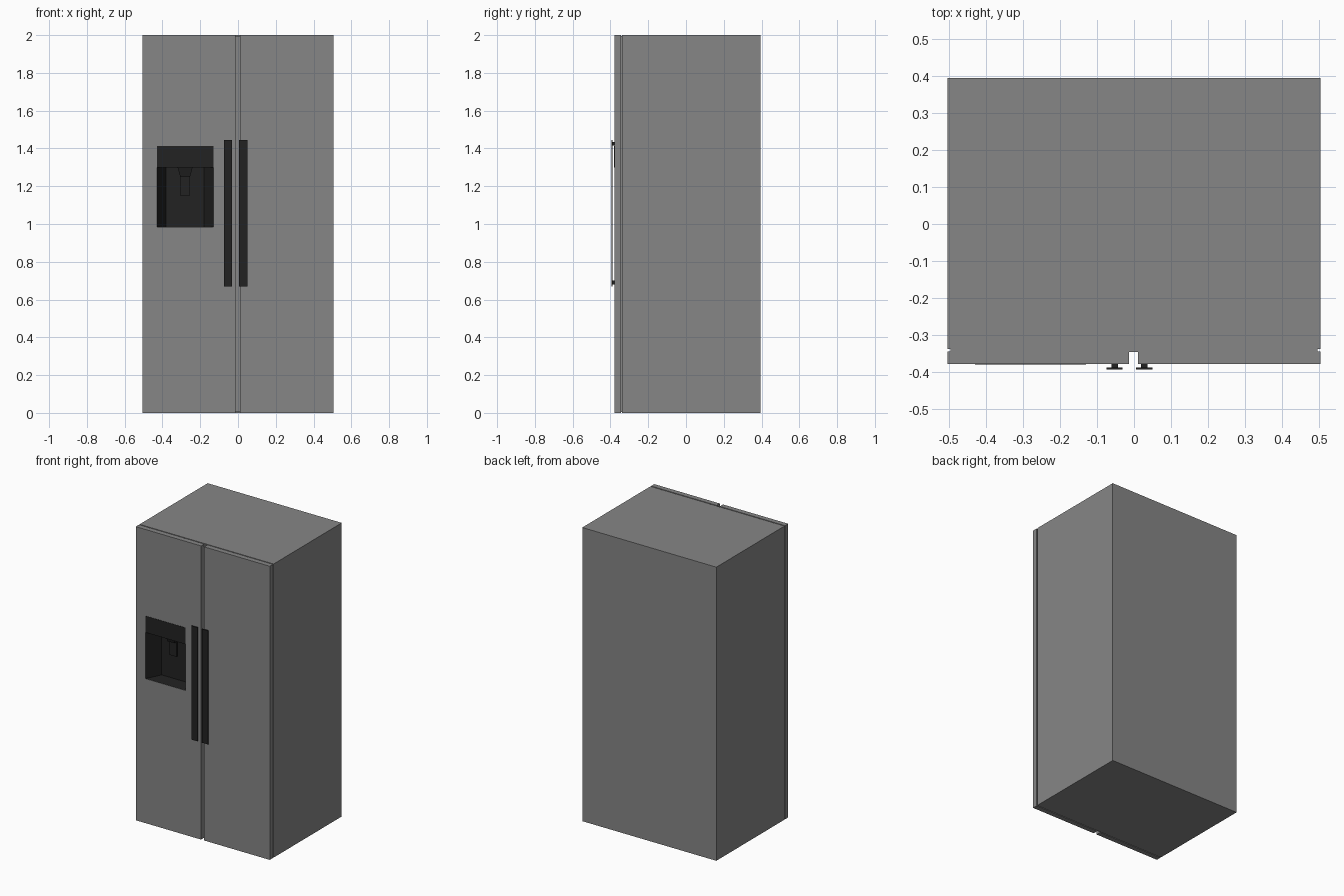
import bpy, bmesh

if "Cube" in bpy.data.objects:
    bpy.data.objects.remove(bpy.data.objects["Cube"])


def material(name, rgb):
    m = bpy.data.materials.new(name)
    m.diffuse_color = (*rgb, 1)
    m.use_nodes = True
    m.node_tree.nodes["Principled BSDF"].inputs["Base Color"].default_value = m.diffuse_color
    return m


STEEL = material("steel_grey", (0.24, 0.24, 0.24))
BLACK = material("black_plastic", (0.016, 0.016, 0.016))


def loft(name, a, b, mat, open_start=False):
    """Join two four-point loops into a solid, or an inward-facing shell."""
    bm = bmesh.new()
    va = [bm.verts.new(p) for p in a]
    vb = [bm.verts.new(p) for p in b]
    start = bm.faces.new(va)
    bm.faces.new(vb[::-1])
    for i in range(4):
        j = (i + 1) % 4
        bm.faces.new((va[i], vb[i], vb[j], va[j]))
    bmesh.ops.recalc_face_normals(bm, faces=bm.faces)
    if open_start:
        bmesh.ops.delete(bm, geom=[start], context='FACES_ONLY')
        bmesh.ops.reverse_faces(bm, faces=bm.faces)
    me = bpy.data.meshes.new(name)
    bm.to_mesh(me)
    bm.free()
    me.materials.append(mat)
    ob = bpy.data.objects.new(name, me)
    bpy.context.collection.objects.link(ob)
    return ob


def upright(x0, x1, z0, z1, y):
    return [(x0, y, z0), (x1, y, z0), (x1, y, z1), (x0, y, z1)]


def flat(x0, x1, y0, y1, z):
    return [(x0, y0, z), (x1, y0, z), (x1, y1, z), (x0, y1, z)]


def box(name, x0, x1, y0, y1, z0, z1, mat):
    return loft(name, flat(x0, x1, y0, y1, z0), flat(x0, x1, y0, y1, z1), mat)


# Cabinet, seal strip and two doors
cabinet = box("cabinet", -0.505, 0.505, -0.338, 0.395, 0, 2, STEEL)
seal = box("door_seal", -0.497, 0.497, -0.346, -0.337, 0.004, 1.996, STEEL)
left_door = box("left_door", -0.505, -0.013, -0.379, -0.345, 0, 2, STEEL)
box("right_door", 0.011, 0.505, -0.379, -0.345, 0, 2, STEEL)

# Dispenser recess, tapering towards its back wall
cutter = loft("recess_cutter", upright(-0.431, -0.129, 0.984, 1.302, -0.381),
              upright(-0.381, -0.179, 0.984, 1.302, -0.276), BLACK)
cutter.hide_render = True
for ob in (cabinet, seal, left_door):
    mod = ob.modifiers.new("recess", 'BOOLEAN')
    mod.operation = 'DIFFERENCE'
    mod.solver = 'EXACT'
    mod.object = cutter
    bpy.context.view_layer.objects.active = ob
    bpy.ops.object.modifier_apply(modifier=mod.name)
bpy.data.objects.remove(cutter)
loft("dispenser_recess", upright(-0.43, -0.13, 0.985, 1.301, -0.3795),
     upright(-0.38, -0.18, 0.985, 1.301, -0.278), BLACK, open_start=True)

# Dispenser control panel, spout and paddle
box("dispenser_panel", -0.43, -0.13, -0.381, -0.375, 1.30, 1.412, BLACK)
loft("dispenser_spout", flat(-0.32, -0.24, -0.335, -0.279, 1.301),
     flat(-0.306, -0.254, -0.32, -0.279, 1.25), BLACK)
box("dispenser_paddle", -0.306, -0.254, -0.30, -0.288, 1.15, 1.25, BLACK)

# Handles, each a flat bar on two mounts
for side, x in (("left", -0.0525), ("right", 0.0275)):
    box(side + "_handle", x - 0.022, x + 0.022, -0.394, -0.388, 0.67, 1.445, BLACK)
    for end, z in (("lower", 0.68), ("upper", 1.415)):
        box(f"{side}_handle_{end}_mount", x - 0.009, x + 0.009,
            -0.389, -0.378, z, z + 0.02, BLACK)
